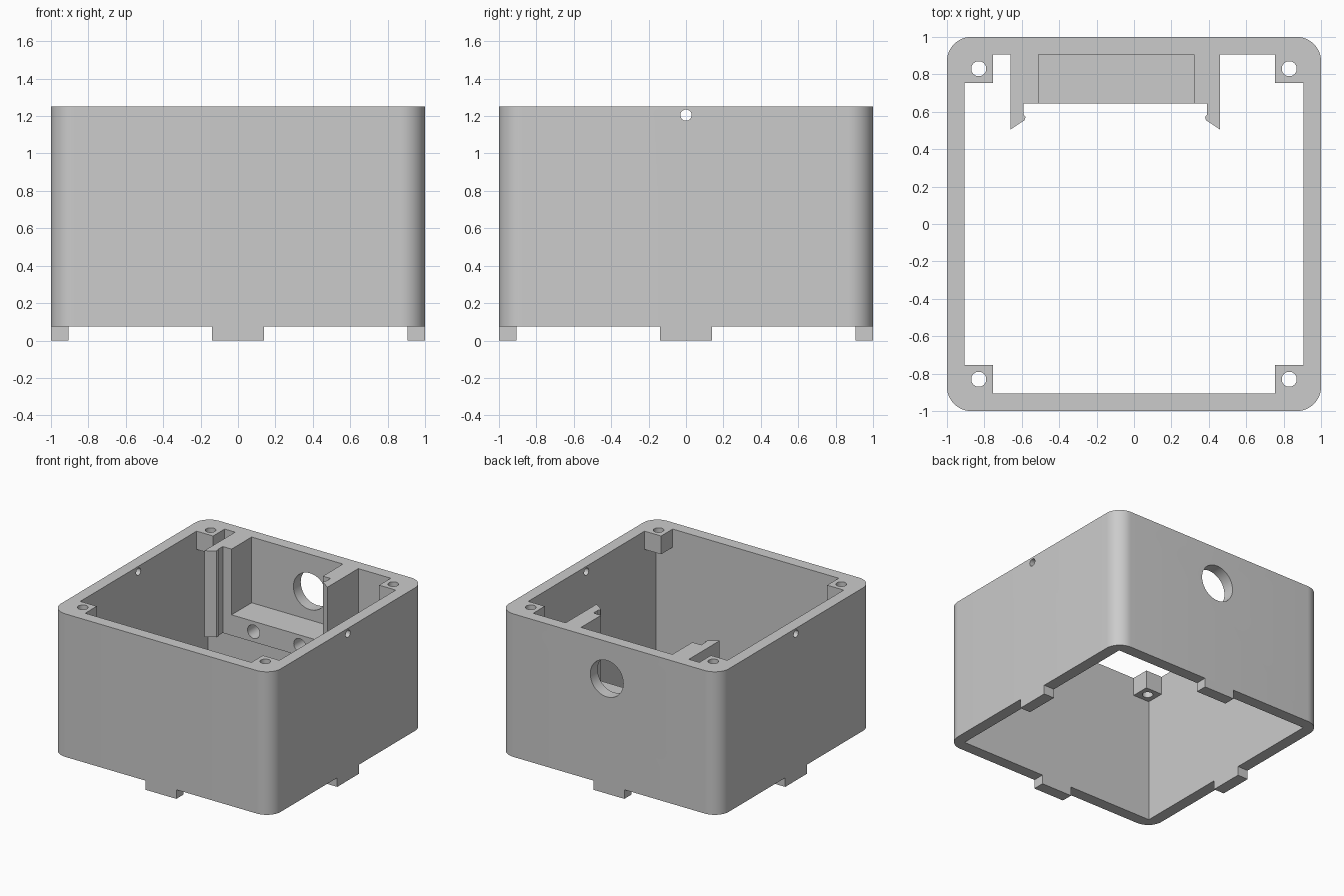
import bpy, bmesh, math
from mathutils import Matrix

old = bpy.data.objects.get("Cube")
if old:
    bpy.data.objects.remove(old, do_unlink=True)

GREY = (0.6, 0.6, 0.6, 1)
grey = bpy.data.materials.new("plain grey")
grey.use_nodes = True
grey.diffuse_color = GREY
grey.node_tree.nodes["Principled BSDF"].inputs["Base Color"].default_value = GREY

RIM, BASE = 1.25, 0.075      # top and bottom of the walls
IN = 0.905                   # inner half width
BOSS = 0.755                 # inner face of the corner bosses


def finish(name, bm):
    bmesh.ops.recalc_face_normals(bm, faces=bm.faces)
    mesh = bpy.data.meshes.new(name)
    bm.to_mesh(mesh)
    bm.free()
    mesh.materials.append(grey)
    obj = bpy.data.objects.new(name, mesh)
    bpy.context.collection.objects.link(obj)
    return obj


def prism(name, outline, z0, z1):
    bm = bmesh.new()
    face = bm.faces.new([bm.verts.new((x, y, z0)) for x, y in outline])
    new = bmesh.ops.extrude_face_region(bm, geom=[face])["geom"]
    bmesh.ops.translate(bm, vec=(0, 0, z1 - z0),
                        verts=[v for v in new if isinstance(v, bmesh.types.BMVert)])
    return finish(name, bm)


def box(name, x0, x1, y0, y1, z0, z1):
    return prism(name, [(x0, y0), (x1, y0), (x1, y1), (x0, y1)], z0, z1)


def rod(name, radius, length, centre, axis="Z"):
    turn = {"X": Matrix.Rotation(math.pi / 2, 4, "Y"),
            "Y": Matrix.Rotation(math.pi / 2, 4, "X"), "Z": Matrix()}[axis]
    bm = bmesh.new()
    bmesh.ops.create_cone(bm, cap_ends=True, segments=48, radius1=radius, radius2=radius,
                          depth=length, matrix=Matrix.Translation(centre) @ turn)
    return finish(name, bm)


def activate(obj):
    bpy.ops.object.select_all(action="DESELECT")
    obj.select_set(True)
    bpy.context.view_layer.objects.active = obj


def cut(obj, *cutters):
    activate(obj)
    for cutter in cutters:
        mod = obj.modifiers.new("cut", "BOOLEAN")
        mod.operation, mod.solver, mod.object = "DIFFERENCE", "EXACT", cutter
        bpy.ops.object.modifier_apply(modifier=mod.name)
        bpy.data.objects.remove(cutter, do_unlink=True)
    activate(obj)
    bpy.ops.object.shade_smooth_by_angle(angle=math.radians(30))


# Open box walls with rounded outer corners and sharp inner corners
R, STEPS = 0.13, 12
outline = []
for quarter, (sx, sy) in enumerate([(1, 1), (-1, 1), (-1, -1), (1, -1)]):
    for i in range(STEPS + 1):
        a = (quarter + i / STEPS) * math.pi / 2
        outline.append((sx * (1 - R) + R * math.cos(a), sy * (1 - R) + R * math.sin(a)))
walls = prism("box_walls", outline, BASE, RIM)
cut(walls,
    box("cavity", -IN, IN, -IN, IN, -1, 2),
    rod("side_pin_holes", 0.03, 3, (0, 0, 1.205), "X"),
    rod("cable_hole", 0.15, 0.4, (0.02, 1, 0.945), "Y"))

# Locating tabs under the middle of each wall
T = 0.14
for s, side, lengthwise in [(1, "back", True), (-1, "front", True),
                            (1, "left", False), (-1, "right", False)]:
    lo, hi = sorted((s * IN, s))
    span = (-T, T, lo, hi) if lengthwise else (lo, hi, -T, T)
    box(side + "_tab", *span, 0, BASE)

# Screw bosses in the upper corners
MID = (BOSS + IN) / 2
for sx, x_name in ((1, "left"), (-1, "right")):
    for sy, y_name in ((1, "back"), (-1, "front")):
        xs, ys = sorted((sx * BOSS, sx * IN)), sorted((sy * BOSS, sy * IN))
        boss = box(f"{y_name}_{x_name}_boss", *xs, *ys, 1.1, RIM)
        cut(boss, rod("screw_hole", 0.04, 1, (sx * MID, sy * MID, RIM)))

# Clip bracket on the back wall, with hooked arms and a shelf
CX, HALF, FRONT, LOW, SHELF = -0.1, 0.56, 0.645, 0.54, 0.71
hook = [(HALF, IN), (HALF, 0.505), (0.485, 0.555), (0.48, 0.572), (0.49, 0.585), (0.49, FRONT)]
profile = [(CX + x, y) for x, y in hook] + [(CX - x, y) for x, y in reversed(hook)]
bracket = prism("clip_bracket", profile, LOW, RIM)
cut(bracket,
    box("recess", -0.51, 0.32, 0.3, IN + 0.1, SHELF, 2),
    *[rod("shelf_hole", 0.055, 0.4, (CX + s * 0.21, FRONT, (LOW + SHELF) / 2), "Y")
      for s in (-1, 1)])
